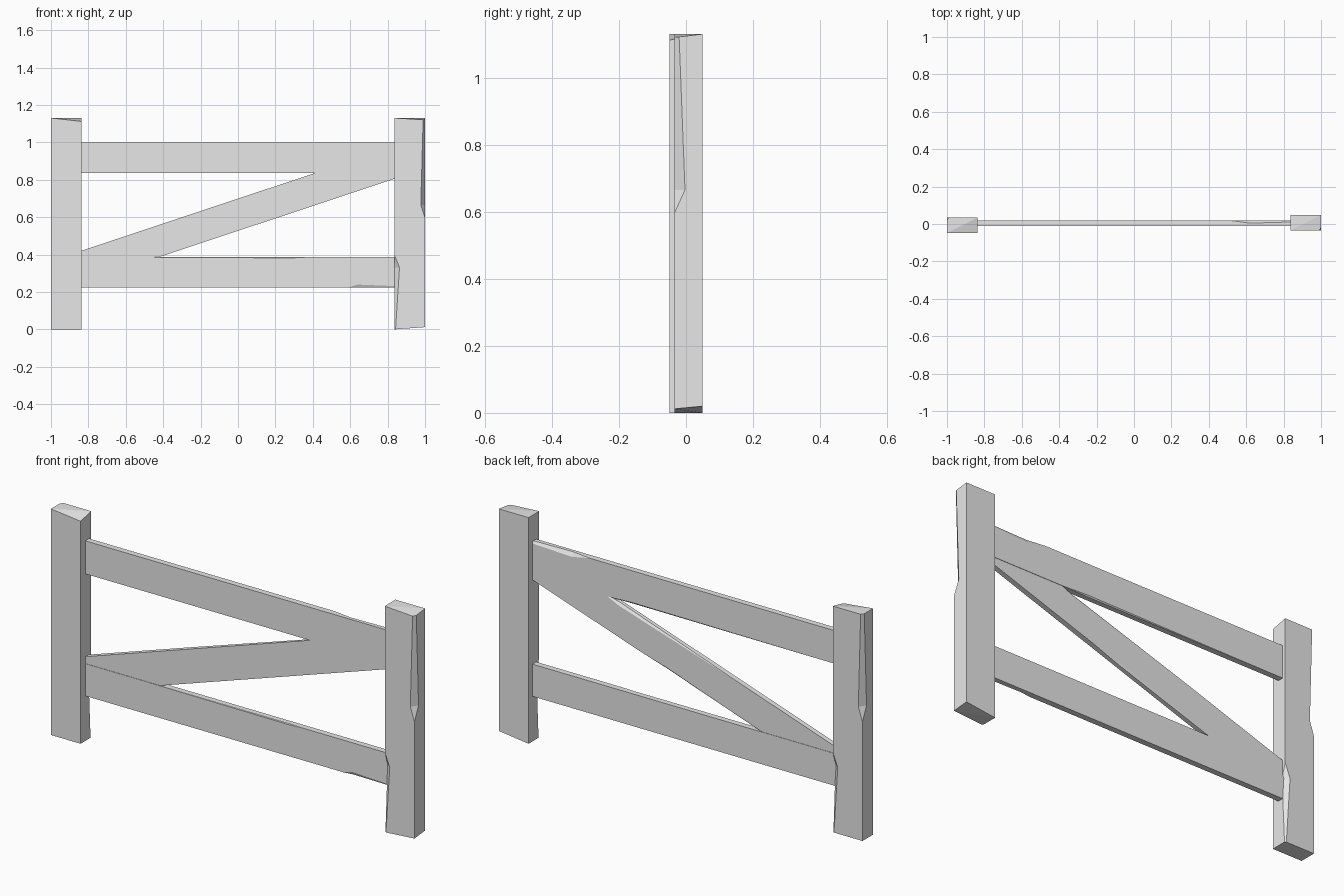
import bpy
import bmesh
from mathutils import Vector

cube = bpy.data.objects.get("Cube")
if cube:
    bpy.data.objects.remove(cube, do_unlink=True)

wood = bpy.data.materials.new("pale_grey_wood")
wood.use_nodes = True
GREY = (0.8, 0.8, 0.8, 1)
wood.diffuse_color = GREY
wood.node_tree.nodes["Principled BSDF"].inputs["Base Color"].default_value = GREY


def hull(name, points):
    """Convex solid around a few points."""
    bm = bmesh.new()
    for p in points:
        bm.verts.new(p)
    bmesh.ops.convex_hull(bm, input=bm.verts[:])
    bmesh.ops.dissolve_limit(bm, angle_limit=0.005, verts=bm.verts[:], edges=bm.edges[:])
    bmesh.ops.recalc_face_normals(bm, faces=bm.faces[:])
    mesh = bpy.data.meshes.new(name)
    bm.to_mesh(mesh)
    bm.free()
    mesh.materials.append(wood)
    obj = bpy.data.objects.new(name, mesh)
    bpy.context.collection.objects.link(obj)
    return obj


def bar(name, place, length, wide, deep, chips, trims=None):
    """Beam with (along, across, depth) coordinates; chips are knocked off its long edges."""
    trims = trims or {}
    corners = [place(length[i] + trims.get((i, j, k), 0), wide[j], deep[k])
               for i in (0, 1) for j in (0, 1) for k in (0, 1)]
    obj = hull(name, corners)
    for j, k, start, low, end, du, dv in chips:
        su, sv = 2 * j - 1, 2 * k - 1
        u, v, out = wide[j], deep[k], 0.01
        cutter = hull("chip_cutter", [
            place(start, u, v), place(end, u, v),
            place(low, u - su * du, v + sv * out),
            place(low, u + su * out, v - sv * dv),
            place(low, u + su * out, v + sv * out)])
        cutter.hide_render = True
        mod = obj.modifiers.new("chip", "BOOLEAN")
        mod.operation = "DIFFERENCE"
        mod.solver = "EXACT"
        mod.object = cutter
        bpy.context.view_layer.objects.active = obj
        bpy.ops.object.modifier_apply(modifier=mod.name)
        bpy.data.objects.remove(cutter, do_unlink=True)
    return obj


# Posts: the same shape, one turned half way round
post_chips = [(1, 0, 0.595, 0.665, 1.5, 0.03, 0.046),
              (0, 0, 0.40, 0.33, -0.1, 0.04, 0.03)]
for name, turn, trims in (
        ("left_post", 1, {(0, 1, 0): 0.012, (0, 1, 1): 0.02, (1, 1, 0): -0.01}),
        ("right_post", -1, {(1, 0, 1): -0.018})):
    bar(name, lambda t, u, v, s=turn: Vector((s * u, s * v, t)),
        (0, 1.13), (0.836, 1), (-0.035, 0.049), post_chips, trims)


# Horizontal rails
def rail_place(t, u, v):
    return Vector((t, v, u))


span, thick = (-0.87, 0.865), (-0.012, 0.018)
bar("top_rail", rail_place, span, (0.835, 1.0), thick,
    [(1, 1, 0.52, 0.62, 1.1, 0.035, 0.02),
     (0, 1, 0.42, 0.28, -0.75, 0.02, 0.012)])
bar("bottom_rail", rail_place, span, (0.225, 0.386), thick,
    [(0, 0, 0.59, 0.64, 1.0, 0.035, 0.012),
     (1, 0, 0.36, 0.29, -0.5, 0.018, 0.01)])

# Diagonal brace, sheared so its ends are upright behind the posts
bar("diagonal_brace", lambda t, u, v: Vector((t, v, 0.613 + 0.333 * t + u)),
    (-0.86, 0.86), (-0.086, 0.086), (-0.010, 0.016),
    [(1, 1, 0.47, 0.36, -0.3, 0.03, 0.015),
     (0, 1, 0.25, 0.1, -0.75, 0.025, 0.012)])
